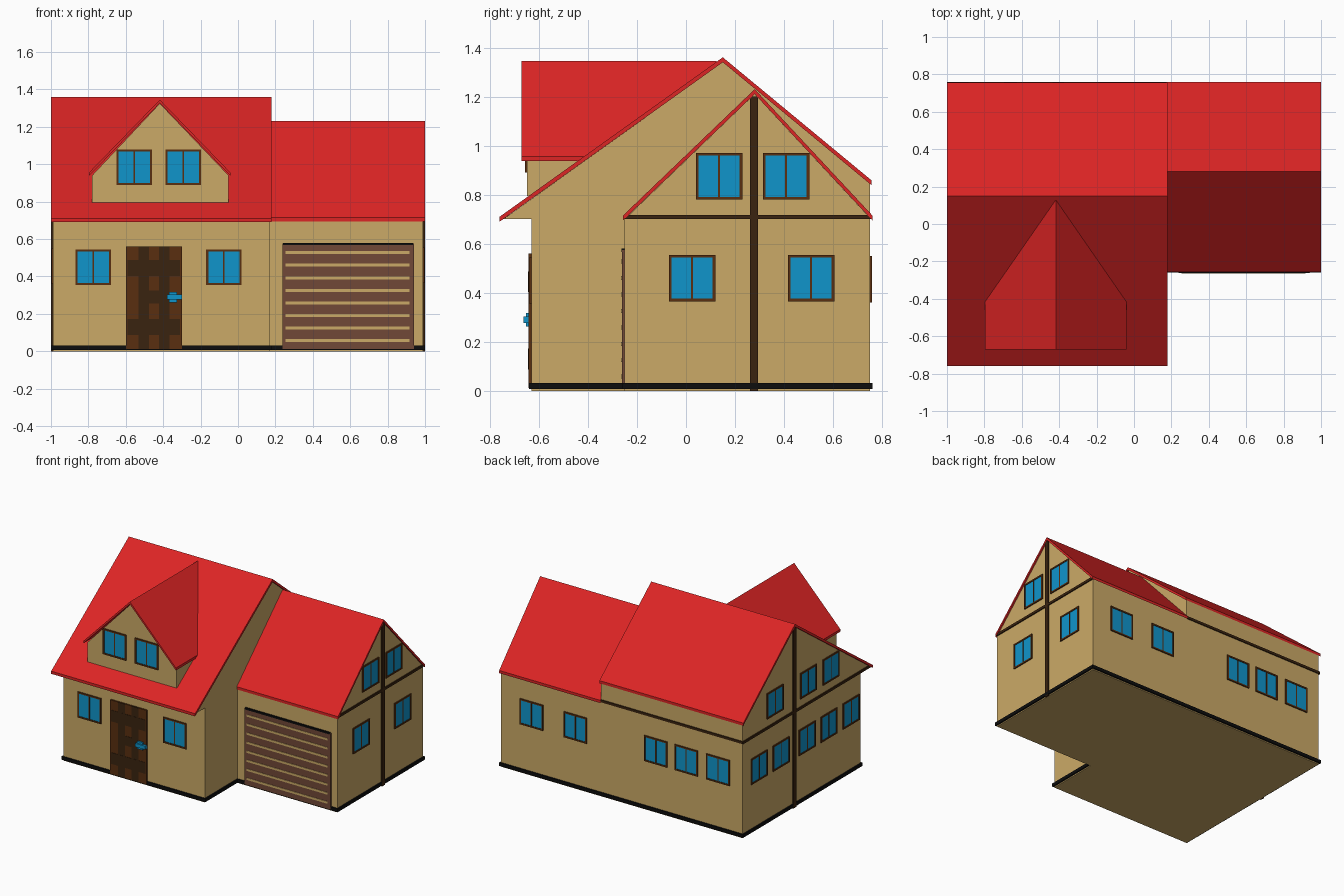
import bpy, bmesh
from mathutils import Vector

if "Cube" in bpy.data.objects:
    bpy.data.objects.remove(bpy.data.objects["Cube"])


def material(name, rgb):
    m = bpy.data.materials.new(name)
    m.diffuse_color = (*rgb, 1)
    m.use_nodes = True
    m.node_tree.nodes["Principled BSDF"].inputs["Base Color"].default_value = m.diffuse_color
    return m


WALL = material("wall_tan", (0.60, 0.40, 0.135))
RED = material("roof_red", (0.72, 0.018, 0.018))
BLUE = material("glass_blue", (0.005, 0.30, 0.60))
FRAME = material("frame_brown", (0.100, 0.028, 0.005))
DARK = material("dark_timber", (0.042, 0.017, 0.005))
SHUTTER = material("shutter_brown", (0.165, 0.066, 0.038))
BLACK = material("base_black", (0.004, 0.004, 0.004))


def finish(name, bm, mats):
    bmesh.ops.recalc_face_normals(bm, faces=bm.faces)
    me = bpy.data.meshes.new(name)
    bm.to_mesh(me)
    bm.free()
    for m in mats:
        me.materials.append(m)
    ob = bpy.data.objects.new(name, me)
    bpy.context.collection.objects.link(ob)
    return ob


def prism(name, pts, axis, a, b, mat):
    """Extrude a 2D profile along an axis from a to b."""
    def place(p, t):
        return {"x": (t, p[0], p[1]), "y": (p[0], t, p[1]), "z": (p[0], p[1], t)}[axis]
    bm = bmesh.new()
    face = bm.faces.new([bm.verts.new(place(p, a)) for p in pts])
    ext = bmesh.ops.extrude_face_region(bm, geom=[face])
    shift = Vector(place((0, 0), b - a))
    bmesh.ops.translate(bm, vec=shift, verts=[v for v in ext["geom"] if isinstance(v, bmesh.types.BMVert)])
    return finish(name, bm, [mat])


def roof(name, pts, axis, a, b, t):
    """Chevron slab: ridge profile with vertical thickness t."""
    return prism(name, pts + [(u, z - t) for u, z in reversed(pts)], axis, a, b, RED)


def plates(name, side, plane, parts):
    """Boxes on a wall: parts are (u0, u1, z0, z1, depth, material)."""
    axis, sign = side
    mats = []
    bm = bmesh.new()
    for u0, u1, z0, z1, d, mat in parts:
        if mat not in mats:
            mats.append(mat)
        n0, n1 = plane - sign * 0.002, plane + sign * d
        vs = []
        for n in (n0, n1):
            for u, z in ((u0, z0), (u1, z0), (u1, z1), (u0, z1)):
                vs.append(bm.verts.new((u, n, z) if axis == "y" else (n, u, z)))
        for idx in ((0, 1, 2, 3), (4, 5, 6, 7), (0, 1, 5, 4), (1, 2, 6, 5), (2, 3, 7, 6), (3, 0, 4, 7)):
            bm.faces.new([vs[i] for i in idx]).material_index = mats.index(mat)
    return finish(name, bm, mats)


FRONT, BACK, LEFT, RIGHT = ("y", -1), ("y", 1), ("x", -1), ("x", 1)


def window(name, side, plane, u, z, w=0.095, h=0.095):
    """Two-pane window: glass plate, frame bars and mullion."""
    f = 0.011
    plates(name, side, plane, [
        (u - w + f, u + w - f, z - h + f, z + h - f, 0.004, BLUE),
        (u - w, u - w + f, z - h, z + h, 0.008, FRAME),
        (u + w - f, u + w, z - h, z + h, 0.008, FRAME),
        (u - w + f, u + w - f, z + h - f, z + h, 0.008, FRAME),
        (u - w + f, u + w - f, z - h, z - h + f, 0.008, FRAME),
        (u - 0.004, u + 0.004, z - h + f, z + h - f, 0.006, FRAME)])


# Main house: walls with front soffit, and roof
prism("main_walls", [(-0.63, 0), (0.75, 0), (0.75, 0.844), (0.15, 1.34), (-0.745, 0.70), (-0.63, 0.70)],
      "x", -0.99, 0.17, WALL)
roof("main_roof", [(-0.76, 0.71), (0.15, 1.36), (0.757, 0.858)], "x", -1.0, 0.18, 0.02)

# Garage wing
prism("garage_walls", [(-0.25, 0), (0.75, 0), (0.75, 0.705), (0.28, 1.21), (-0.25, 0.70)],
      "x", 0.17, 0.99, WALL)
roof("garage_roof", [(-0.257, 0.715), (0.28, 1.23), (0.76, 0.715)], "x", 0.17, 1.0, 0.02)

# Dormer
prism("dormer_walls", [(-0.78, 0.795), (-0.05, 0.795), (-0.05, 0.94), (-0.418, 1.325), (-0.78, 0.94)],
      "y", -0.648, 0.10, WALL)
roof("dormer_roof", [(-0.797, 0.955), (-0.418, 1.345), (-0.04, 0.955)], "y", -0.67, 0.125, 0.018)

# Black base strip along each wall
for name, side, plane, u0, u1 in (
        ("front", FRONT, -0.63, -1.0, 0.18), ("garage_front", FRONT, -0.25, 0.17, 1.0),
        ("back", BACK, 0.75, -1.0, 1.0), ("left", LEFT, -0.99, -0.64, 0.76),
        ("right", RIGHT, 0.99, -0.26, 0.76), ("inner", RIGHT, 0.17, -0.64, -0.25)):
    plates("base_strip_" + name, side, plane, [(u0, u1, 0.008, 0.032, 0.01, BLACK)])

# Timber beams on gables and back wall
plates("right_gable_beams", RIGHT, 0.99, [(0.26, 0.293, 0, 1.20, 0.01, DARK), (-0.25, 0.755, 0.70, 0.718, 0.008, DARK)])
plates("left_gable_beams", LEFT, -0.99, [(0.135, 0.168, 0, 1.335, 0.01, DARK), (-0.745, 0.755, 0.70, 0.718, 0.008, DARK)])
plates("back_beam", BACK, 0.75, [(-0.995, 0.17, 0.70, 0.718, 0.007, DARK)])

# Windows on every side
for tag, side, plane, z, us in (
        ("front", FRONT, -0.63, 0.45, (-0.775, -0.075)),
        ("dormer", FRONT, -0.648, 0.985, (-0.555, -0.293)),
        ("right_lower", RIGHT, 0.99, 0.46, (0.025, 0.51)),
        ("right_upper", RIGHT, 0.99, 0.875, (0.135, 0.408)),
        ("back", BACK, 0.75, 0.455, (0.74, 0.38, -0.28, -0.53, -0.79)),
        ("left_lower", LEFT, -0.99, 0.455, (0.56, 0.305, 0.0, -0.255, -0.515)),
        ("left_upper", LEFT, -0.99, 0.87, (0.375, -0.015, -0.28))):
    for i, u in enumerate(us):
        window(f"{tag}_window_{i + 1}", side, plane, u, z)

# Front door: brown leaf with dark strips and panels
door = [(-0.60, -0.30, 0.012, 0.56, 0.0115, FRAME)]
door += [(c - 0.028, c + 0.028, 0.012, 0.56, 0.0125, DARK) for c in (-0.505, -0.395)]
door += [(-0.59, -0.31, c - 0.042, c + 0.042, 0.0135, DARK) for c in (0.13, 0.445)]
door += [(-0.48, -0.42, c - 0.035, c + 0.035, 0.013, DARK) for c in (0.29,)]
plates("front_door", FRONT, -0.63, door)
plates("door_handle", FRONT, -0.63, [
    (-0.37, -0.325, 0.262, 0.318, 0.022, BLUE), (-0.38, -0.30, 0.277, 0.303, 0.032, BLUE)])

# Garage shutter: brown panel, pale gaps between slats, dark header
shutter = [(0.237, 0.94, 0.012, 0.575, 0.011, SHUTTER), (0.24, 0.935, 0.567, 0.58, 0.012, BLACK)]
shutter += [(0.253, 0.918, 0.05 + 0.067 * i, 0.066 + 0.067 * i, 0.014, WALL) for i in range(8)]
plates("garage_shutter", FRONT, -0.25, shutter)
